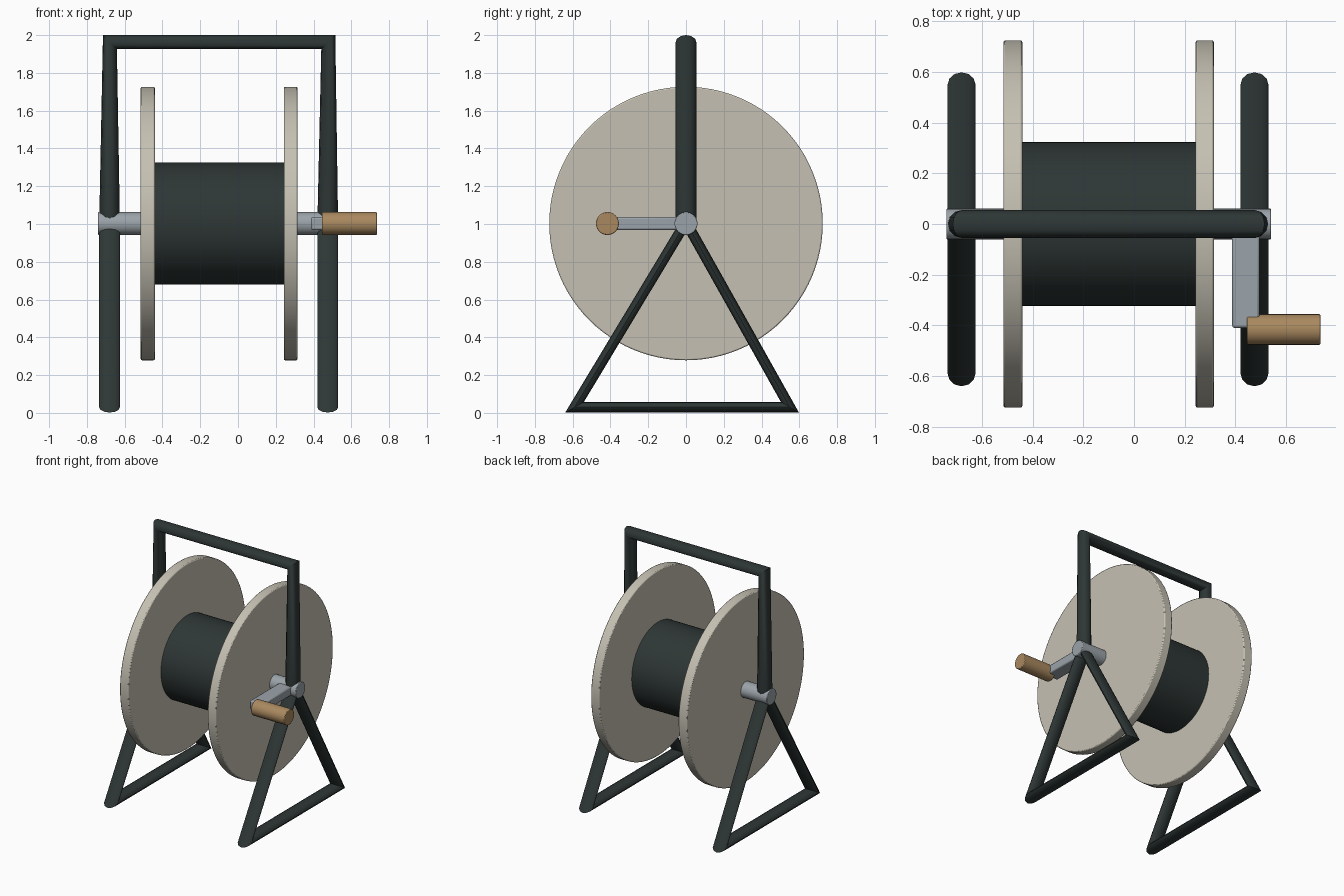
import bpy, bmesh, math
from mathutils import Vector

if "Cube" in bpy.data.objects:
    bpy.data.objects.remove(bpy.data.objects["Cube"])


def material(name, rgb):
    m = bpy.data.materials.new(name)
    m.diffuse_color = (*rgb, 1)
    m.use_nodes = True
    m.node_tree.nodes["Principled BSDF"].inputs["Base Color"].default_value = m.diffuse_color
    return m


DARK = material("dark green paint", (0.027, 0.038, 0.036))
CREAM = material("cream", (0.56, 0.53, 0.45))
STEEL = material("grey steel", (0.33, 0.37, 0.40))
WOOD = material("wood", (0.40, 0.25, 0.115))
AXIS_Z = 1.0025


def finish(bm, name, mat, bevel=0, angle=40):
    bmesh.ops.recalc_face_normals(bm, faces=bm.faces)
    me = bpy.data.meshes.new(name)
    bm.to_mesh(me)
    bm.free()
    me.materials.append(mat)
    ob = bpy.data.objects.new(name, me)
    bpy.context.collection.objects.link(ob)
    if bevel:
        b = ob.modifiers.new("bevel", 'BEVEL')
        b.width, b.segments, b.limit_method = bevel, 2, 'ANGLE'
        b.angle_limit = math.radians(50)
    bpy.ops.object.select_all(action='DESELECT')
    bpy.context.view_layer.objects.active = ob
    ob.select_set(True)
    bpy.ops.object.shade_smooth_by_angle(angle=math.radians(angle))
    return ob


def rod(name, x0, x1, y, r, mat, sides=32, bevel=0.0):
    """Cylinder lying along x."""
    bm = bmesh.new()
    rings = []
    for x in (x0, x1):
        rings.append([bm.verts.new((x, y + r * math.cos(math.tau * i / sides),
                                    AXIS_Z + r * math.sin(math.tau * i / sides)))
                      for i in range(sides)])
    for i in range(sides):
        j = (i + 1) % sides
        bm.faces.new((rings[0][i], rings[0][j], rings[1][j], rings[1][i]))
    for ring in rings:
        bm.faces.new(ring)
    return finish(bm, name, mat, bevel)


def mitred_tube(name, path, depth, place, closed, sides=12):
    """Oval tube along a flat path of (u, z, half width) with mitred corners."""
    bm = bmesh.new()
    n = len(path)
    pts = [Vector(p[:2]) for p in path]
    rings = []
    for k in range(n):
        d_in = pts[k] - pts[k - 1] if closed or k else pts[1] - pts[0]
        d_out = pts[(k + 1) % n] - pts[k] if closed or k < n - 1 else d_in
        d_in, d_out = d_in.normalized(), d_out.normalized()
        n_in = Vector((-d_in.y, d_in.x))
        n_out = Vector((-d_out.y, d_out.x))
        mitre = (n_in + n_out) / (1 + n_in.dot(n_out)) * path[k][2]
        ring = []
        for i in range(sides):
            a = math.tau * i / sides
            p = pts[k] + mitre * math.cos(a)
            ring.append(bm.verts.new(place(p.x, p.y, depth * math.sin(a))))
        rings.append(ring)
    for k in range(n if closed else n - 1):
        a, b = rings[k], rings[(k + 1) % n]
        for i in range(sides):
            j = (i + 1) % sides
            bm.faces.new((a[i], a[j], b[j], b[i]))
    if not closed:
        bm.faces.new(rings[0])
        bm.faces.new(rings[-1])
    return finish(bm, name, DARK)


# Frame: carrying arch and two triangular stands
mitred_tube("carry_arch", [(-0.68, 1.0, 0.055), (-0.678, 1.963, 0.037),
                           (0.478, 1.963, 0.037), (0.475, 1.0, 0.055)],
            0.055, lambda u, z, d: (u, d, z), False)
for side, x in (("left", -0.68), ("right", 0.475)):
    mitred_tube(side + "_stand", [(-0.59, 0.03, 0.028), (0.55, 0.03, 0.028),
                                  (0.0, 1.01, 0.028)],
                0.055, lambda u, z, d, x=x: (x + d, u, z), True)

# Reel: axle, drum and flanges
rod("axle", -0.74, 0.54, 0, 0.061, STEEL, 24, 0.004)
rod("drum", -0.445, 0.25, 0, 0.323, DARK, 64)
rod("left_flange", -0.515, -0.44, 0, 0.724, CREAM, 96, 0.007)
rod("right_flange", 0.243, 0.315, 0, 0.724, CREAM, 96, 0.007)

# Crank arm and grip
bm = bmesh.new()
bmesh.ops.create_cube(bm, size=1)
for v in bm.verts:
    v.co = Vector((0.441 + v.co.x * 0.108, -0.205 + v.co.y * 0.41,
                   AXIS_Z + v.co.z * 0.07))
finish(bm, "crank_arm", STEEL, 0.01)
rod("crank_grip", 0.445, 0.735, -0.416, 0.061, WOOD, 24, 0.005)
